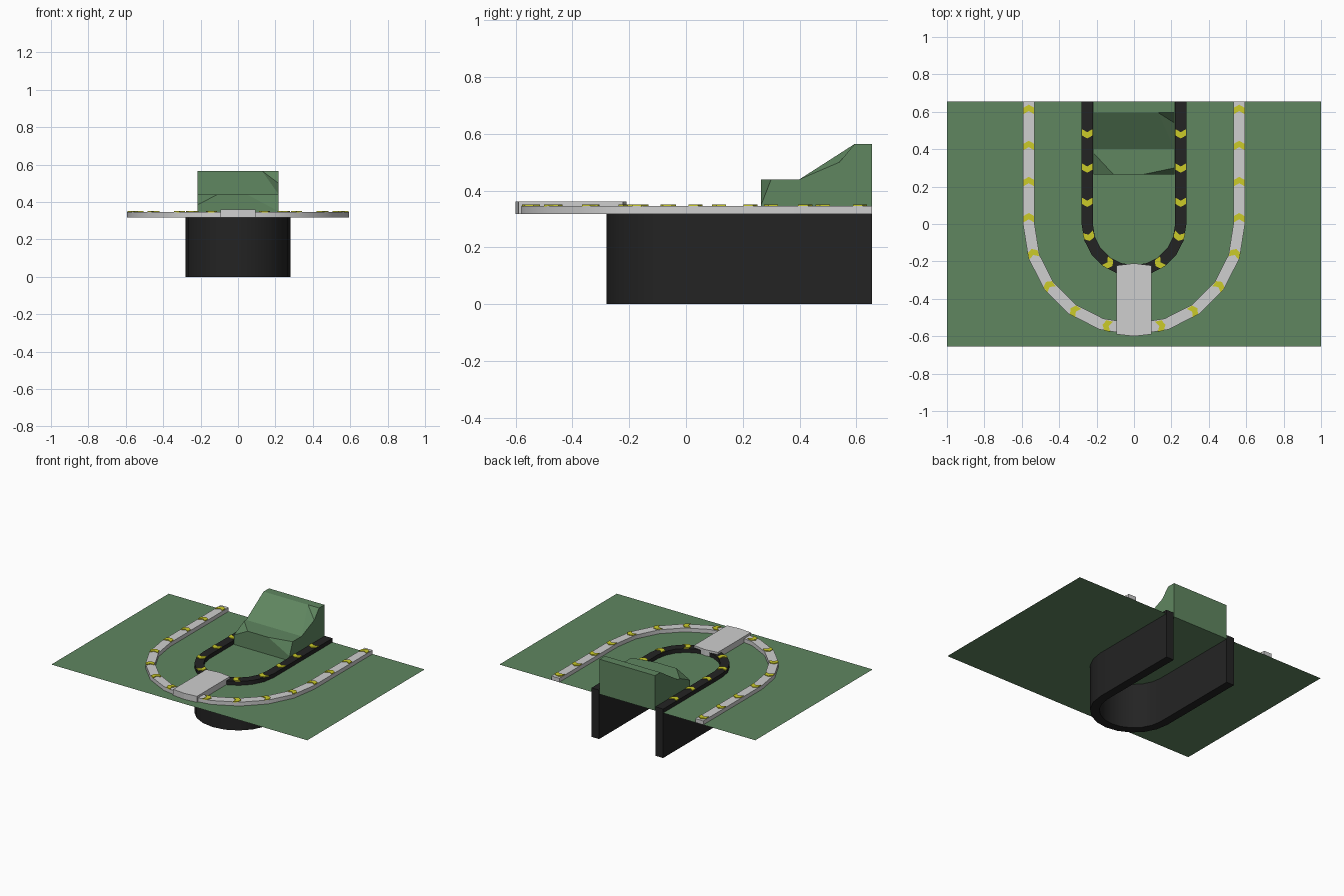
import bpy
import bmesh
from math import sin, cos, pi, radians
from mathutils import Matrix, Vector

if "Cube" in bpy.data.objects:
    bpy.data.objects.remove(bpy.data.objects["Cube"])


def material(name, color):
    mat = bpy.data.materials.new(name)
    mat.use_nodes = True
    mat.diffuse_color = (*color, 1)
    mat.node_tree.nodes["Principled BSDF"].inputs["Base Color"].default_value = (*color, 1)
    return mat


green = material("grass green", (0.115, 0.24, 0.117))
grey = material("light grey", (0.62, 0.62, 0.62))
black = material("charcoal black", (0.017, 0.017, 0.017))
yellow = material("marker yellow", (0.6, 0.6, 0.022))

GROUND = 0.318
TRACK_TOP = 0.346
BACK = 0.655
OUTER_RADIUS = 0.5625
INNER_RADIUS = 0.25


def finish(name, bm, mat, smooth=False):
    bmesh.ops.recalc_face_normals(bm, faces=bm.faces)
    mesh = bpy.data.meshes.new(name)
    bm.to_mesh(mesh)
    bm.free()
    mesh.materials.append(mat)
    obj = bpy.data.objects.new(name, mesh)
    bpy.context.collection.objects.link(obj)
    if smooth:
        bpy.ops.object.select_all(action="DESELECT")
        obj.select_set(True)
        bpy.context.view_layer.objects.active = obj
        bpy.ops.object.shade_smooth_by_angle(angle=radians(30))
    return obj


def add_prism(bm, outline, bottom, top):
    """Closed prism over a flat outline."""
    low = [bm.verts.new((x, y, bottom)) for x, y in outline]
    high = [bm.verts.new((x, y, top)) for x, y in outline]
    bm.faces.new(low)
    bm.faces.new(high)
    for i in range(len(outline)):
        j = (i + 1) % len(outline)
        bm.faces.new((low[i], low[j], high[j], high[i]))


def u_band(name, radius, width, bottom, top, mat, segments=10):
    """Rectangular section swept along a U that opens to the back."""
    bm = bmesh.new()
    arc = [pi + pi * i / segments for i in range(segments + 1)]
    stations = [(pi, BACK)] + [(a, 0) for a in arc] + [(2 * pi, BACK)]
    rings = []
    for angle, shift in stations:
        ring = []
        for side, z in ((-1, bottom), (1, bottom), (1, top), (-1, top)):
            r = radius + side * width / 2
            ring.append(bm.verts.new((r * cos(angle), r * sin(angle) + shift, z)))
        rings.append(ring)
    for a, b in zip(rings, rings[1:]):
        for i in range(4):
            j = (i + 1) % 4
            bm.faces.new((a[i], a[j], b[j], b[i]))
    bm.faces.new(rings[0])
    bm.faces.new(rings[-1])
    return finish(name, bm, mat, smooth=True)


def chevrons(name, radius, start, step, count, direction):
    """Thin arrow plates spaced along both sides of a U band."""
    half, tip, depth = 0.028, 0.016, 0.034
    shape = [(-half, -depth), (0, tip - depth), (half, -depth),
             (half, 0), (0, tip), (-half, 0)]
    bm = bmesh.new()
    for side in (-1, 1):
        for k in range(count):
            s = start - k * step
            turn = max(0, -s / radius)
            place = (Matrix.Translation((0, max(s, 0), 0))
                     @ Matrix.Rotation(-side * turn, 3, "Z").to_4x4()
                     @ Matrix.Translation((side * radius, 0, 0)))
            points = [place @ Vector((x, direction * (y + depth / 2), 0)) for x, y in shape]
            add_prism(bm, [(p.x, p.y) for p in points], TRACK_TOP - 0.002, TRACK_TOP + 0.005)
    return finish(name, bm, yellow)


# Ground sheet
bm = bmesh.new()
corners = ((-1, -BACK), (1, -BACK), (1, BACK), (-1, BACK))
bm.faces.new([bm.verts.new((x, y, GROUND)) for x, y in corners])
finish("ground_sheet", bm, green)

# Outer path and deep inner wall
u_band("outer_path", OUTER_RADIUS, 0.062, GROUND + 0.0005, TRACK_TOP, grey)
u_band("inner_wall", INNER_RADIUS, 0.06, 0, TRACK_TOP, black)

# Direction markers
chevrons("outer_markers", OUTER_RADIUS, 0.605, 0.193, 8, 1)
chevrons("inner_markers", INNER_RADIUS, 0.49, 0.183, 5, -1)

# Bridge joining path and wall
bm = bmesh.new()
half = 0.093
add_prism(bm, [(-half, -0.59), (0, -0.6), (half, -0.59),
               (half, -0.222), (0, -0.21), (-half, -0.222)], GROUND + 0.0005, 0.361)
finish("bridge", bm, grey)

# Raised hill with clipped corners
W, FRONT, STEP, CREST, RIDGE, TOP = 0.217, 0.265, 0.44, 0.595, 0.4, 0.565
points = {
    "base_fl": (-W, FRONT, GROUND), "base_fr": (W, FRONT, GROUND),
    "base_br": (W, BACK, GROUND), "base_bl": (-W, BACK, GROUND),
    "clip_l_low": (-W, FRONT, 0.385), "clip_l_in": (-0.11, FRONT, STEP),
    "clip_l_back": (-W, 0.38, STEP),
    "clip_r_low": (W, FRONT, 0.35), "clip_r_in": (0.05, FRONT, STEP),
    "clip_r_back": (W, 0.3, STEP),
    "bend_l": (-W, RIDGE, STEP), "bend_r": (W, RIDGE, STEP),
    "crest_l": (-W, CREST, TOP), "crest_in": (0.13, CREST, TOP),
    "crest_r": (W, CREST, TOP), "dent": (W, 0.54, 0.5),
    "top_l": (-W, BACK, TOP), "top_r": (W, BACK, TOP),
}
faces = [
    "base_fl base_fr clip_r_low clip_r_in clip_l_in clip_l_low",
    "base_fl clip_l_low clip_l_back bend_l crest_l top_l base_bl",
    "base_fr base_br top_r crest_r dent bend_r clip_r_back clip_r_low",
    "base_bl top_l top_r base_br",
    "clip_l_low clip_l_in clip_l_back",
    "clip_r_low clip_r_back clip_r_in",
    "clip_l_in clip_r_in clip_r_back bend_r bend_l clip_l_back",
    "bend_l bend_r crest_in crest_l",
    "bend_r dent crest_in",
    "dent crest_r crest_in",
    "crest_l crest_in crest_r top_r top_l",
]
bm = bmesh.new()
verts = {key: bm.verts.new(co) for key, co in points.items()}
for face in faces:
    bm.faces.new([verts[key] for key in face.split()])
finish("hill", bm, green)
